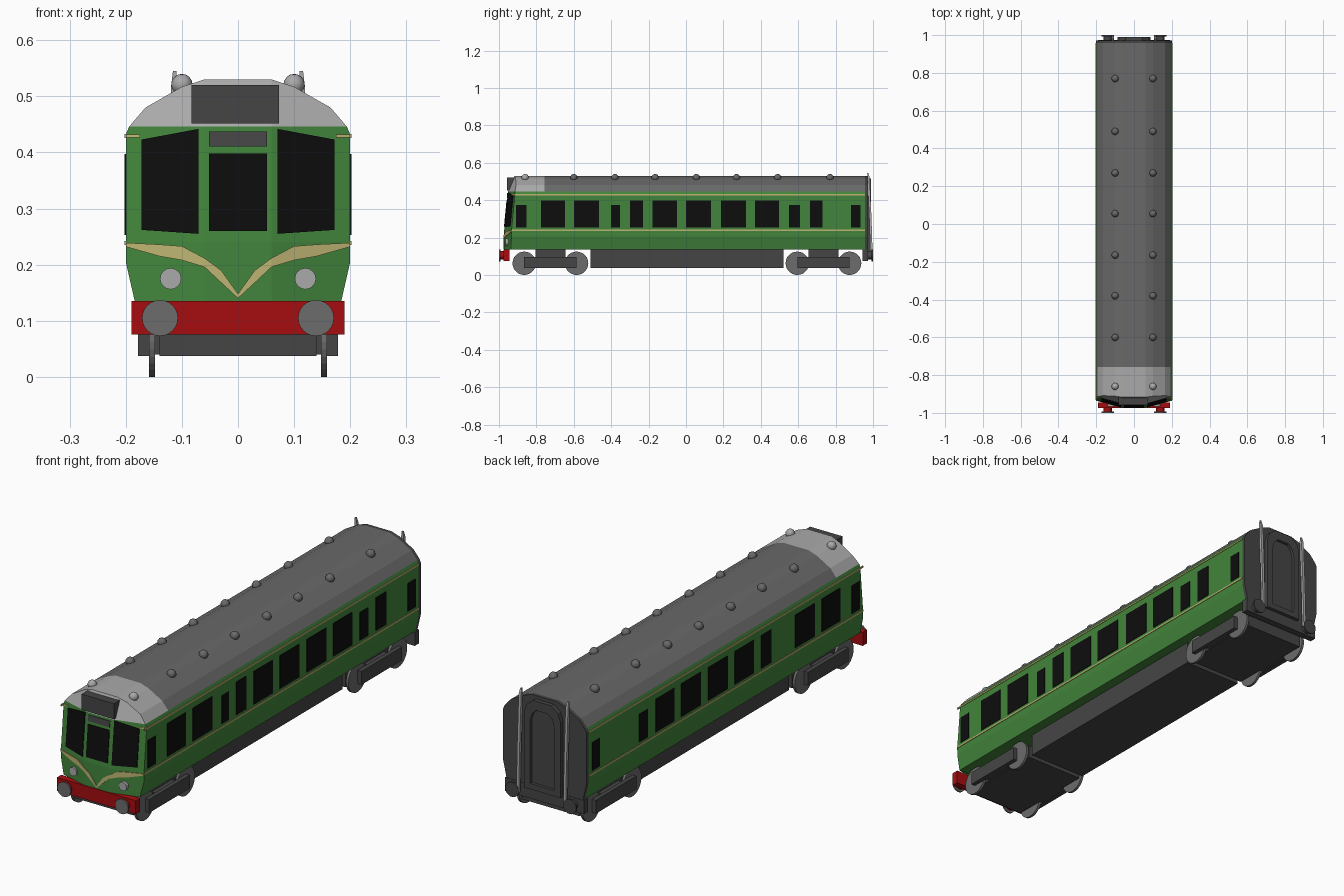
import bpy, bmesh, math
from mathutils import Matrix

if "Cube" in bpy.data.objects:
    bpy.data.objects.remove(bpy.data.objects["Cube"])


def mat(name, r, g, b):
    m = bpy.data.materials.new(name)
    m.diffuse_color = (r, g, b, 1)
    m.use_nodes = True
    m.node_tree.nodes["Principled BSDF"].inputs["Base Color"].default_value = m.diffuse_color
    return m


GREEN = mat("green_paint", 0.055, 0.235, 0.045)
ROOF = mat("roof_grey", 0.14, 0.14, 0.14)
LIGHT = mat("light_grey", 0.40, 0.40, 0.40)
DARK = mat("dark_grey", 0.06, 0.06, 0.06)
BLACK = mat("black_glass", 0.004, 0.004, 0.004)
GOLD = mat("pale_gold", 0.52, 0.46, 0.17)
RED = mat("red_paint", 0.38, 0.004, 0.005)
STEEL = mat("steel_grey", 0.15, 0.15, 0.15)


def finish(name, bm, mats, rule=None, smooth=False):
    bmesh.ops.remove_doubles(bm, verts=bm.verts, dist=1e-5)
    bmesh.ops.recalc_face_normals(bm, faces=bm.faces)
    if rule:
        for f in bm.faces:
            f.material_index = rule(f.calc_center_median())
    for f in bm.faces:
        f.smooth = smooth
    me = bpy.data.meshes.new(name)
    bm.to_mesh(me)
    bm.free()
    for m in mats:
        me.materials.append(m)
    ob = bpy.data.objects.new(name, me)
    bpy.context.collection.objects.link(ob)
    return ob


def solid(bm, a, b):
    """Closed prism between two matching loops of points."""
    va, vb = [bm.verts.new(p) for p in a], [bm.verts.new(p) for p in b]
    bm.faces.new(va)
    bm.faces.new(vb[::-1])
    for i in range(len(a)):
        j = (i + 1) % len(a)
        bm.faces.new((va[i], vb[i], vb[j], va[j]))


def prism(name, pts, y0, y1, m):
    bm = bmesh.new()
    solid(bm, [(x, y0, z) for x, z in pts], [(x, y1, z) for x, z in pts])
    return finish(name, bm, [m])


def boxes(name, items, m):
    bm = bmesh.new()
    for x0, x1, y0, y1, z0, z1 in items:
        solid(bm, [(x0, y0, z0), (x1, y0, z0), (x1, y1, z0), (x0, y1, z0)],
              [(x0, y0, z1), (x1, y0, z1), (x1, y1, z1), (x0, y1, z1)])
    return finish(name, bm, [m])


def cyl(name, c, r, length, axis, m, n=24):
    bm = bmesh.new()
    bmesh.ops.create_cone(bm, cap_ends=True, segments=n, radius1=r, radius2=r, depth=length)
    rot = Matrix.Rotation(math.pi / 2, 4, 'Y' if axis == 'X' else 'X')
    bmesh.ops.transform(bm, matrix=Matrix.Translation(c) @ rot, verts=bm.verts)
    return finish(name, bm, [m])


# ---- body shell: cross-section swept along y, with a folded and raked cab front
HALF = [(0.184, 0.135), (0.2, 0.205), (0.2, 0.24), (0.2, 0.432), (0.194, 0.446),
        (0.165, 0.48), (0.1, 0.517), (0.06, 0.53)]
FOLD = 0.06


def front_y(x, z):
    if z <= 0.24:
        b = -0.972
    elif z <= 0.446:
        b = -0.972 + 0.02 * (z - 0.24) / 0.206
    else:
        b = -0.952 + 0.035 * (z - 0.446) / 0.084
    return b + 0.28 * max(0, abs(x) - FOLD)


ring = HALF + [(-x, z) for x, z in HALF[::-1]]
BACK = 0.957
bm = bmesh.new()
loops = [[bm.verts.new((x, y if y is not None else front_y(x, z), z)) for x, z in ring]
         for y in (None, -0.757, BACK)]
for a, b in zip(loops, loops[1:]):
    for i in range(len(ring)):
        j = (i + 1) % len(ring)
        bm.faces.new((a[i], a[j], b[j], b[i]))
bm.faces.new(loops[-1])
for (w0, z0), (w1, z1) in zip(HALF, HALF[1:]):
    for s0, s1 in (((-w0, -w1), (-FOLD, -FOLD)), ((-FOLD, -FOLD), (FOLD, FOLD)),
                   ((FOLD, FOLD), (w0, w1))):
        pts = [(s0[0], z0), (s1[0], z0), (s1[1], z1), (s0[1], z1)]
        if abs(pts[2][0] - pts[3][0]) < 1e-6:
            pts.pop()
        bm.faces.new([bm.verts.new((x, front_y(x, z), z)) for x, z in pts])


def body_colour(c):
    if c.z < 0.447:
        return 0
    return 2 if c.y < -0.757 else 1


finish("carriage_body", bm, [GREEN, ROOF, LIGHT], body_colour)


# ---- painted plates following the cab front
def front_plate(name, polys, m, mirror=True, out=0.003):
    bm = bmesh.new()
    for p in polys:
        for s in ((1, -1) if mirror else (1,)):
            solid(bm, [(s * x, front_y(x, z) - out, z) for x, z in p],
                  [(s * x, front_y(x, z) + 0.002, z) for x, z in p])
    return finish(name, bm, [m])


def rect(x0, x1, z0, z1):
    return [(x0, z0), (x1, z0), (x1, z1), (x0, z1)]


front_plate("cab_side_windows", [[(0.07, 0.255), (0.172, 0.262), (0.172, 0.423), (0.07, 0.442)]], BLACK)
front_plate("cab_centre_window", [rect(-0.052, 0.052, 0.26, 0.398)], BLACK, False)
front_plate("number_panel", [rect(-0.052, 0.052, 0.411, 0.437)], DARK, False)
whisk = [(0, .14, .148), (.03, .168, .19), (.06, .196, .212), (.1, .208, .233),
         (.14, .215, .236), (.2, .232, .239)]
front_plate("cab_whiskers", [[(a[0], a[1]), (b[0], b[1]), (b[0], b[2]), (a[0], a[2])]
                             for a, b in zip(whisk, whisk[1:])], GOLD)
front_plate("cab_upper_stripe", [rect(0.175, 0.2, 0.427, 0.432)], GOLD)
prism("destination_box", rect(-0.083, 0.073, 0.452, 0.52), -0.958, -0.90, DARK)
for s in (-1, 1):
    cyl("headlight", (s * 0.12, -0.954, 0.175), 0.019, 0.024, 'Y', LIGHT, 16)

# ---- side windows (y from, y to, top height) and stripes
WIN = [(-.908, -.854, .375), (-.774, -.646, .397), (-.598, -.465, .397), (-.40, -.352, .375),
       (-.299, -.23, .397), (-.18, -.048, .397), (0, .133, .397), (.187, .32, .397),
       (.368, .497, .397), (.55, .609, .375), (.662, .731, .397), (.881, .934, .375)]
for s in (-1, 1):
    xs = sorted((s * 0.198, s * 0.2025))
    boxes("side_windows", [(*xs, a, b, 0.253, t) for i, (a, b, t) in enumerate(WIN)
                           if s > 0 or i not in (3, 10)], BLACK)
    boxes("side_stripes", [(*xs, -0.932, BACK, z, z + 0.007) for z in (0.235, 0.426)], GOLD)

# ---- roof vents
for y in (-.86, -.60, -.38, -.165, .055, .27, .49, .77):
    bm = bmesh.new()
    for s in (-1, 1):
        bmesh.ops.create_uvsphere(bm, u_segments=12, v_segments=8, radius=0.019,
                                  matrix=Matrix.Translation((s * 0.1, y, 0.521)))
    finish("roof_vents", bm, [LIGHT if y < -0.757 else ROOF], smooth=True)

# ---- rear end wall, gangway and pipes
prism("rear_wall", ring, BACK, 0.972, DARK)


def arch(w, z0, z1, c):
    return [(-w, z0), (w, z0), (w, z1 - c), (w * 0.85, z1 - c * 0.4), (w * 0.5, z1),
            (-w * 0.5, z1), (-w * 0.85, z1 - c * 0.4), (-w, z1 - c)]


outer, inner = arch(0.088, 0.125, 0.515, 0.06), arch(0.058, 0.15, 0.475, 0.05)
bm = bmesh.new()
for i in range(len(outer)):
    j = (i + 1) % len(outer)
    q = [outer[i], outer[j], inner[j], inner[i]]
    solid(bm, [(x, 0.97, z) for x, z in q], [(x, 0.99, z) for x, z in q])
finish("gangway_frame", bm, [DARK])
prism("gangway_door", inner, 0.97, 0.977, DARK)
for s in (-1, 1):
    bm = bmesh.new()
    path = [(0.10, 0.992), (0.30, 0.986), (0.52, 0.976), (0.545, 0.972)]
    for (z0, y0), (z1, y1) in zip(path, path[1:]):
        r = 0.006 if z1 < 0.53 else 0.003
        solid(bm, [(s * 0.113 + a * 0.006, y0 + b * 0.006, z0) for a, b in ((-1, -1), (1, -1), (1, 1), (-1, 1))],
              [(s * 0.113 + a * r, y1 + b * r, z1) for a, b in ((-1, -1), (1, -1), (1, 1), (-1, 1))])
    finish("rear_pipe", bm, [LIGHT])

# ---- buffer beams and buffers
boxes("front_buffer_beam", [(-0.19, 0.19, -0.975, -0.945, 0.076, 0.135)], RED)
boxes("rear_buffer_beam", [(-0.19, 0.19, 0.945, 0.974, 0.076, 0.135)], DARK)
for e, shaft, head in ((-1, RED, STEEL), (1, DARK, DARK)):
    for s in (-1, 1):
        cyl("buffer_shaft", (s * 0.139, e * 0.98, 0.105), 0.022, 0.026, 'Y', shaft, 16)
        cyl("buffer_head", (s * 0.139, e * 0.9965, 0.105), 0.032, 0.007, 'Y', head)

# ---- underframe, bogies and wheels
boxes("underframe", [(-0.14, 0.14, -0.51, 0.52, 0.037, 0.137)], DARK)
for axles in ((-0.865, -0.585), (0.595, 0.875)):
    a, b = axles
    mid = (a + b) / 2
    boxes("bogie_frame", [(-0.14, 0.14, a - 0.055, b + 0.055, 0.037, 0.095),
                          (-0.178, -0.159, a, b, 0.037, 0.095),
                          (0.159, 0.178, a, b, 0.037, 0.095),
                          (-0.165, 0.165, a + 0.07, b - 0.07, 0.04, 0.092),
                          (-0.08, 0.08, mid - 0.08, mid + 0.08, 0.09, 0.137)], DARK)
    for y in axles:
        for s in (-1, 1):
            cyl("wheel", (s * 0.153, y, 0.0625), 0.0625, 0.011, 'X', STEEL, 28)
